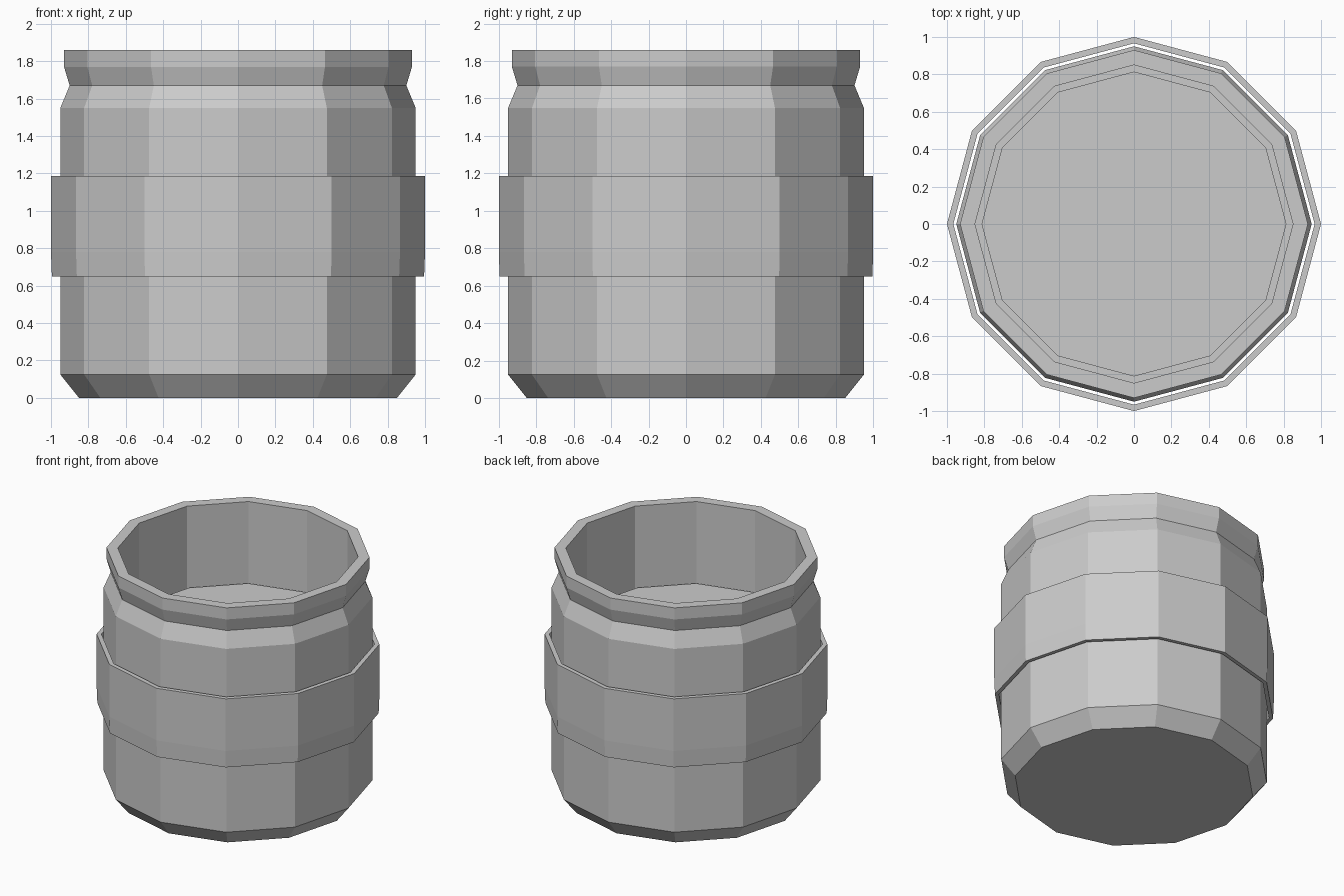
import bpy
import bmesh
from math import cos, sin, pi

cube = bpy.data.objects.get("Cube")
if cube:
    bpy.data.objects.remove(cube, do_unlink=True)

SIDES = 12

grey = bpy.data.materials.new("light_grey")
grey.use_nodes = True
colour = (0.6, 0.6, 0.6, 1)
grey.diffuse_color = colour
grey.node_tree.nodes["Principled BSDF"].inputs["Base Color"].default_value = colour


def lathe(name, profile, closed=False):
    """Turn (radius, height) points into a flat-sided ring; open ends get caps."""
    bm = bmesh.new()
    rings = [[bm.verts.new((r * cos(2 * pi * i / SIDES), r * sin(2 * pi * i / SIDES), z))
              for i in range(SIDES)] for r, z in profile]
    pairs = list(zip(rings, rings[1:]))
    if closed:
        pairs.append((rings[-1], rings[0]))
    for low, high in pairs:
        for i in range(SIDES):
            j = (i + 1) % SIDES
            bm.faces.new((low[i], low[j], high[j], high[i]))
    if not closed:
        if len(rings) > 1:
            bm.faces.new(rings[0][::-1])
        bm.faces.new(rings[-1])
    if len(rings) > 1:
        bmesh.ops.recalc_face_normals(bm, faces=bm.faces)
    mesh = bpy.data.meshes.new(name)
    bm.to_mesh(mesh)
    bm.free()
    mesh.materials.append(grey)
    obj = bpy.data.objects.new(name, mesh)
    bpy.context.collection.objects.link(obj)
    return obj


# Hollow jar: chamfered foot, shoulder, pinched neck, rim, inner wall and floor
lathe("jar_body", [(0.85, 0), (0.95, 0.125), (0.95, 1.55), (0.9, 1.67),
                   (0.93, 1.77), (0.93, 1.86), (0.85, 1.86), (0.85, 0.1)])

# Loose band around the middle, leaving a narrow gap to the jar
lathe("middle_band", [(0.995, 0.65), (1, 0.78), (1, 1.185),
                      (0.966, 1.185), (0.966, 0.65)], closed=True)

# Flat surface of the contents
lathe("contents_surface", [(0.815, 1.24)])
